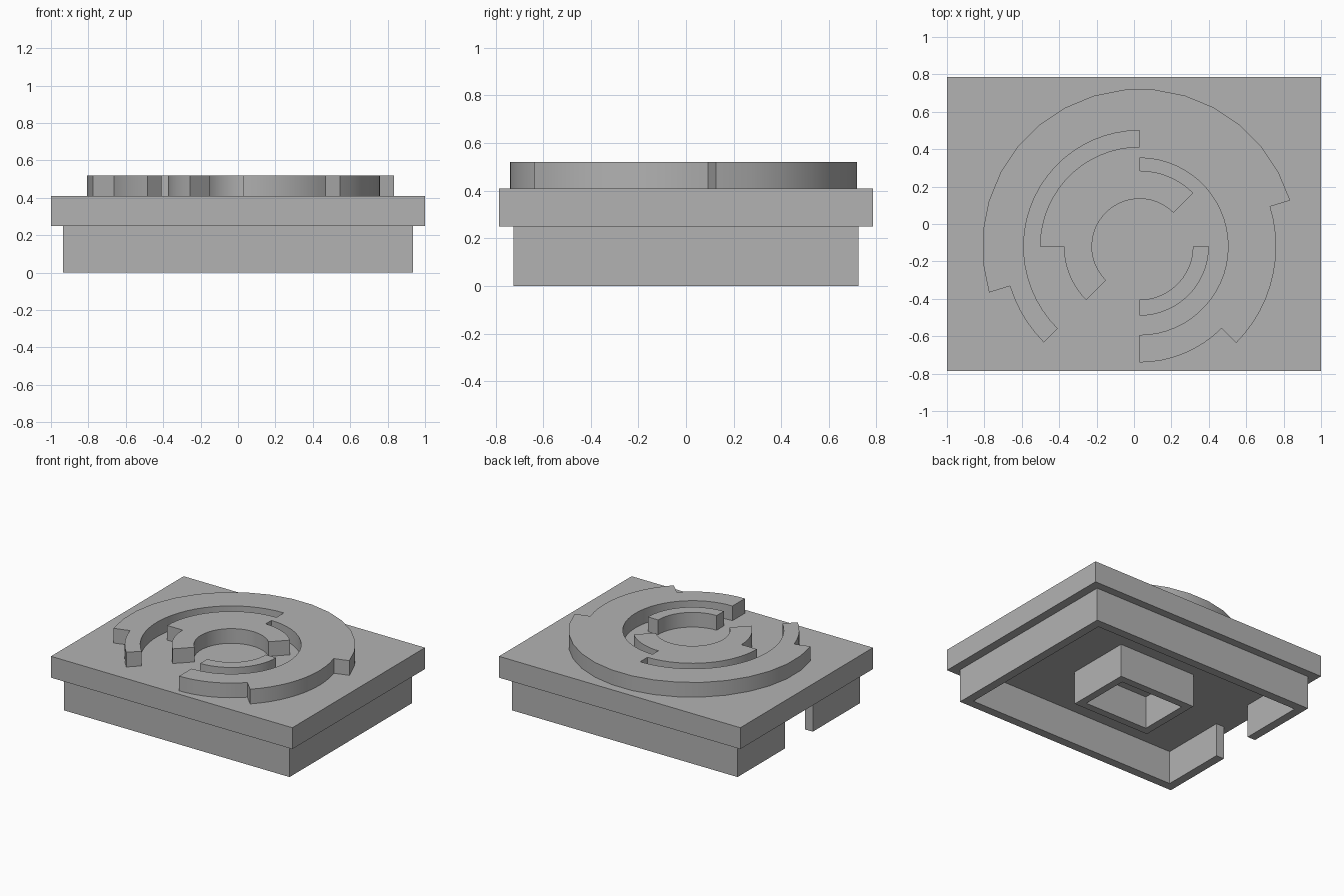
import bpy
import bmesh
from math import radians, cos, sin, ceil
from mathutils import Vector

if "Cube" in bpy.data.objects:
    bpy.data.objects.remove(bpy.data.objects["Cube"], do_unlink=True)

GREY = (0.45, 0.45, 0.45, 1)
grey = bpy.data.materials.new("plain grey")
grey.use_nodes = True
grey.diffuse_color = GREY
grey.node_tree.nodes["Principled BSDF"].inputs["Base Color"].default_value = GREY


def add_object(name, bm):
    bmesh.ops.recalc_face_normals(bm, faces=bm.faces[:])
    mesh = bpy.data.meshes.new(name)
    bm.to_mesh(mesh)
    bm.free()
    mesh.materials.append(grey)
    obj = bpy.data.objects.new(name, mesh)
    bpy.context.collection.objects.link(obj)
    return obj


def prism(outline, z0, z1):
    """Extrude a closed flat outline from z0 up to z1."""
    bm = bmesh.new()
    face = bm.faces.new([bm.verts.new((x, y, z0)) for x, y in outline])
    result = bmesh.ops.extrude_face_region(bm, geom=[face], use_keep_orig=True)
    top = [v for v in result["geom"] if isinstance(v, bmesh.types.BMVert)]
    bmesh.ops.translate(bm, verts=top, vec=(0, 0, z1 - z0))
    return bm


def rectangle(x, y):
    return [(x, -y), (x, y), (-x, y), (-x, -y)]


def arc(centre, radius, start, end, step):
    count = max(2, ceil(abs(end - start) / step))
    angles = [radians(start + (end - start) * i / count) for i in range(count + 1)]
    return [(centre[0] + radius * cos(a), centre[1] + radius * sin(a)) for a in angles]


BASE_TOP, PLATE_TOP, PATTERN_TOP = 0.25, 0.41, 0.52

# Overhanging top plate
add_object("top_plate", prism(rectangle(1, 0.785), BASE_TOP, PLATE_TOP))

# Hollow skirt with an opening in the -x wall
X, Y, WALL, GAP = 0.935, 0.725, 0.065, 0.165
x, y = X - WALL, Y - WALL
skirt = [(-X, -GAP), (-X, -Y), (X, -Y), (X, Y), (-X, Y), (-X, GAP),
         (-x, GAP), (-x, y), (x, y), (x, -y), (-x, -y), (-x, -GAP)]
add_object("base_skirt", prism(skirt, 0, BASE_TOP))

# Rectangular socket under the plate, open at the bottom
bm = prism(rectangle(0.32, 0.245), 0, BASE_TOP)
bmesh.ops.recalc_face_normals(bm, faces=bm.faces[:])
bottom = min(bm.faces, key=lambda f: f.calc_center_median().z)
bmesh.ops.inset_region(bm, faces=[bottom], thickness=0.08)
pit = bmesh.ops.extrude_discrete_faces(bm, faces=[bottom])["faces"][0]
bmesh.ops.translate(bm, verts=pit.verts[:], vec=Vector((0, 0, BASE_TOP - 0.005)))
add_object("underside_socket", bm)

# Raised ring pattern: radius, start angle, end angle, facet step
CENTRE = (0.03, -0.12)
ring_arcs = [
    (0.842, 17, 197, 11.25), (0.725, 197, 225, 6), (0.62, 225, 90, 6),
    (0.533, 90, 180, 6), (0.405, 180, 225, 6), (0.255, 225, 45, 8),
    (0.405, 45, 90, 6), (0.473, 90, -90, 6), (0.62, -90, -45, 6),
    (0.73, -45, 17, 6),
]
outline = [p for a in ring_arcs for p in arc(CENTRE, *a)]
rings = add_object("raised_rings", prism(outline, PLATE_TOP, PATTERN_TOP))

# Separate short inner arc
outline = arc(CENTRE, 0.37, -90, 0, 6) + arc(CENTRE, 0.285, 0, -90, 6)
inner = add_object("inner_arc", prism(outline, PLATE_TOP, PATTERN_TOP))

for obj in (rings, inner):
    bpy.ops.object.select_all(action="DESELECT")
    obj.select_set(True)
    bpy.context.view_layer.objects.active = obj
    bpy.ops.object.shade_smooth_by_angle(angle=radians(30))
